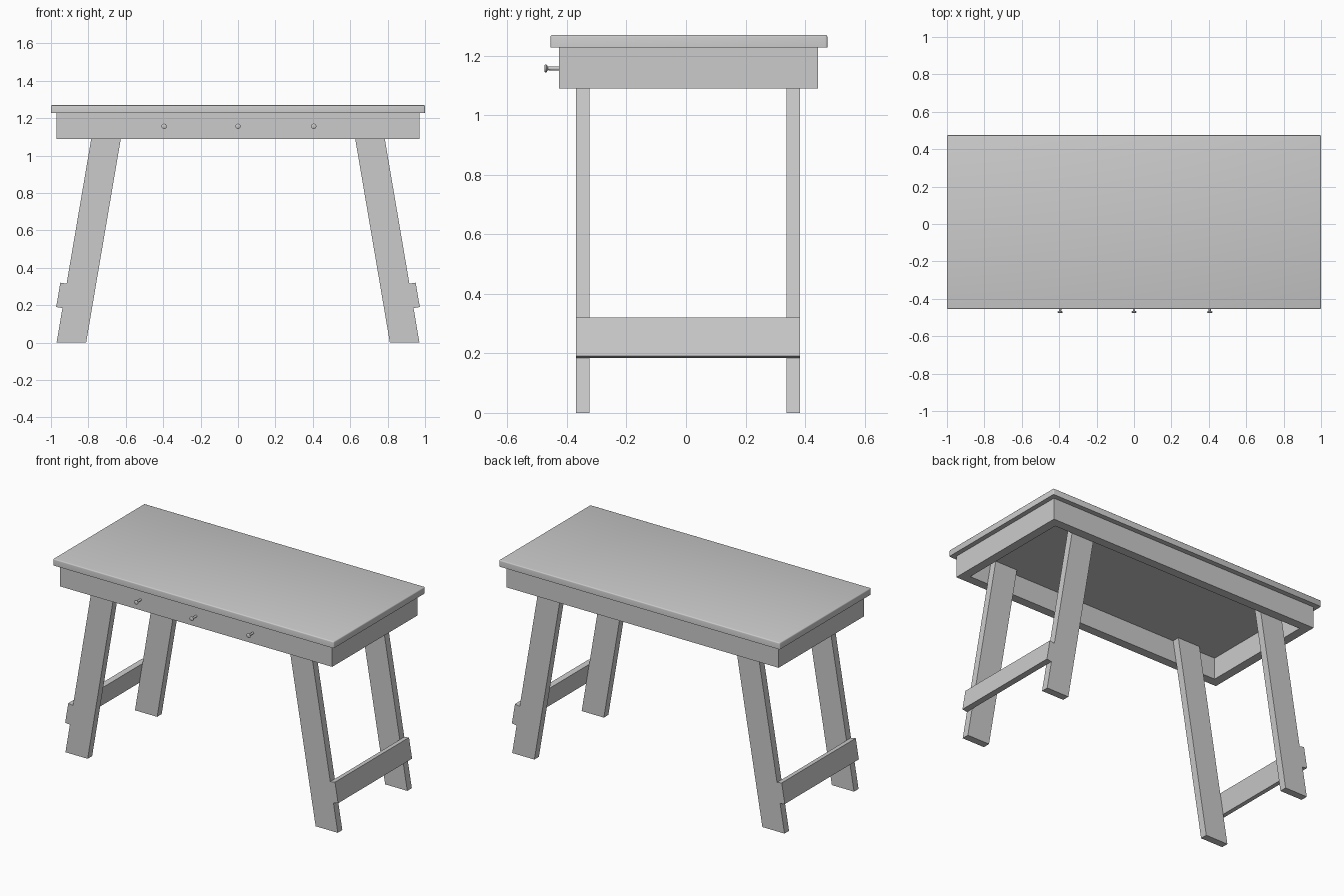
import bpy, bmesh, math
from mathutils import Vector

cube = bpy.data.objects.get("Cube")
if cube:
    bpy.data.objects.remove(cube, do_unlink=True)

# One plain grey for the whole table
GREY = (0.6, 0.6, 0.6, 1)
mat = bpy.data.materials.new("plain grey")
mat.use_nodes = True
mat.diffuse_color = GREY
mat.node_tree.nodes["Principled BSDF"].inputs["Base Color"].default_value = GREY


def finish(name, bm):
    bmesh.ops.recalc_face_normals(bm, faces=bm.faces)
    mesh = bpy.data.meshes.new(name)
    bm.to_mesh(mesh)
    bm.free()
    mesh.materials.append(mat)
    obj = bpy.data.objects.new(name, mesh)
    bpy.context.collection.objects.link(obj)
    return obj


def smooth(obj):
    bpy.ops.object.select_all(action="DESELECT")
    obj.select_set(True)
    bpy.context.view_layer.objects.active = obj
    bpy.ops.object.shade_smooth_by_angle(angle=math.radians(35))


def prism(name, outline, direction):
    """Solid made by sweeping a closed outline along a vector."""
    bm = bmesh.new()
    face = bm.faces.new([bm.verts.new(p) for p in outline])
    swept = bmesh.ops.extrude_face_region(bm, geom=[face])["geom"]
    bmesh.ops.translate(bm, vec=direction,
                        verts=[e for e in swept if isinstance(e, bmesh.types.BMVert)])
    return finish(name, bm)


def rectangle(x0, x1, y0, y1, z):
    return [(x0, y0, z), (x1, y0, z), (x1, y1, z), (x0, y1, z)]


# Tabletop with eased upper edges and corners
TOP_Z, UNDER_Z, APRON_Z = 1.27, 1.228, 1.09
top = prism("tabletop", rectangle(-1, 1, -0.455, 0.475, UNDER_Z), (0, 0, TOP_Z - UNDER_Z))
bm = bmesh.new()
bm.from_mesh(top.data)
edges = [e for e in bm.edges if any(v.co.z > TOP_Z - 0.001 for v in e.verts)]
bmesh.ops.bevel(bm, geom=edges, offset=0.007, segments=3, profile=0.5, affect="EDGES")
bm.to_mesh(top.data)
bm.free()
smooth(top)

# Apron boards under the top
X, Y0, Y1, T = 0.97, -0.427, 0.443, 0.057
rise = (0, 0, UNDER_Z - APRON_Z)
for name, box in {
    "front_apron": (-X, X, Y0, Y0 + T),
    "back_apron": (-X, X, Y1 - T, Y1),
    "right_apron": (-X, -X + T, Y0 + T, Y1 - T),
    "left_apron": (X - T, X, Y0 + T, Y1 - T),
}.items():
    prism(name, rectangle(*box, APRON_Z), rise)

# Splayed legs and the stretchers let onto their outer sides
SLOPE, INNER, OUTER = 0.17, 0.812, 0.97
FRONT, BACK, LEG = -0.37, 0.383, 0.046
along = Vector((-SLOPE, 0, 1)).normalized()
outward = Vector((1, 0, SLOPE)).normalized()
for side, s in (("left", 1), ("right", -1)):
    def mirrored(points):
        return [(s * x, y, z) for x, y, z in points]

    lean = SLOPE * UNDER_Z
    for place, y in (("front", FRONT), ("back", BACK - LEG)):
        prism(f"{place}_{side}_leg", mirrored([
            (INNER, y, 0), (OUTER, y, 0),
            (OUTER - lean, y, UNDER_Z), (INNER - lean, y, UNDER_Z)]), (0, LEG, 0))

    low = Vector((OUTER - SLOPE * 0.185, FRONT, 0.185))
    high = low + along * 0.132
    prism(f"{side}_stretcher",
          mirrored([low, low + outward * 0.034, high + outward * 0.034, high]),
          (0, BACK - FRONT, 0))

# Small turned knobs: profile of (radius, y) spun around the y axis
PROFILE = [(0, Y0 + 0.005), (0.007, Y0 + 0.005), (0.006, -0.464),
           (0.014, -0.469), (0.014, -0.473), (0.009, -0.476), (0, -0.476)]
for name, x in (("right_knob", -0.395), ("middle_knob", 0), ("left_knob", 0.405)):
    bm = bmesh.new()
    verts = [bm.verts.new((x + r, y, 1.157)) for r, y in PROFILE]
    chain = [bm.edges.new(pair) for pair in zip(verts, verts[1:])]
    bmesh.ops.spin(bm, geom=verts + chain, cent=(x, 0, 1.157), axis=(0, 1, 0),
                   angle=math.tau, steps=20, use_duplicate=False)
    bmesh.ops.remove_doubles(bm, verts=bm.verts, dist=0.0002)
    smooth(finish(name, bm))
